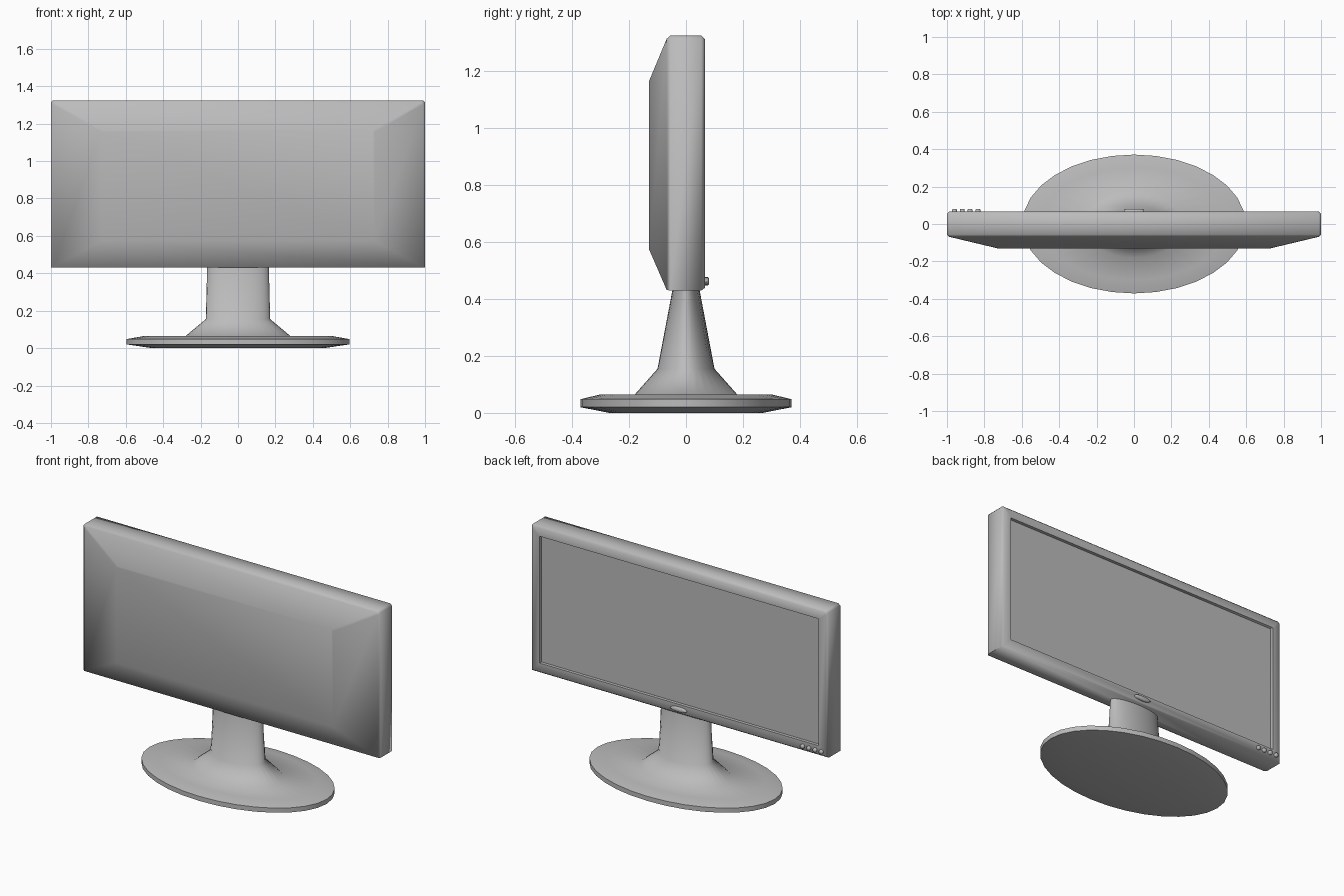
import bpy
import bmesh
import math

cube = bpy.data.objects.get("Cube")
if cube:
    bpy.data.objects.remove(cube, do_unlink=True)

grey = bpy.data.materials.new("plain grey")
grey.use_nodes = True
GREY = (0.5, 0.5, 0.5, 1)
grey.diffuse_color = GREY
grey.node_tree.nodes["Principled BSDF"].inputs["Base Color"].default_value = GREY


def loft(name, rings):
    """Skin a stack of equal-length rings and cap both ends."""
    bm = bmesh.new()
    loops = [[bm.verts.new(p) for p in ring] for ring in rings]
    n = len(loops[0])
    for a, b in zip(loops, loops[1:]):
        for i in range(n):
            j = (i + 1) % n
            bm.faces.new((a[i], a[j], b[j], b[i]))
    bm.faces.new(loops[0])
    bm.faces.new(loops[-1])
    bmesh.ops.recalc_face_normals(bm, faces=bm.faces)
    mesh = bpy.data.meshes.new(name)
    bm.to_mesh(mesh)
    bm.free()
    mesh.materials.append(grey)
    obj = bpy.data.objects.new(name, mesh)
    bpy.context.collection.objects.link(obj)
    bpy.ops.object.select_all(action='DESELECT')
    obj.select_set(True)
    bpy.context.view_layer.objects.active = obj
    bpy.ops.object.shade_smooth_by_angle(angle=math.radians(70))
    return obj


def panel(y, half, low, high, cut=0.002):
    """Upright rectangle at depth y with trimmed top corners."""
    return [(-half, y, low), (half, y, low), (half, y, high - cut),
            (half - cut, y, high), (cut - half, y, high), (-half, y, high - cut)]


def oval(rx, ry, z, n=32):
    angles = [math.tau * i / n for i in range(n)]
    return [(rx * math.cos(a), ry * math.sin(a), z) for a in angles]


def stud(name, x, z, rx, rz, y0, y1, n):
    """Small raised oval on the screen side, with a softened rim."""
    def ring(y, s):
        return [(x + px * s, y, z + pz * s) for px, pz, _ in oval(rx, rz, 0, n)]
    return loft(name, [ring(y0, 1), ring(y1 - 0.004, 1), ring(y1, 0.8)])


# Housing: tapered back, soft top and front edges, recessed screen
loft("monitor_housing", [
    panel(-0.13, 0.73, 0.575, 1.165, 0.01),
    panel(-0.068, 0.99, 0.432, 1.314, 0.012),
    panel(-0.056, 1.0, 0.43, 1.325, 0.012),
    panel(0.054, 1.0, 0.43, 1.325, 0.012),
    panel(0.067, 0.988, 0.44, 1.313, 0.012),
    panel(0.067, 0.94, 0.492, 1.264),
    panel(0.048, 0.94, 0.492, 1.264),
])

# Stand: oval foot flaring into a flattened neck
loft("stand", [oval(*r) for r in (
    (0.46, 0.27, 0), (0.597, 0.371, 0.02), (0.597, 0.371, 0.048),
    (0.5, 0.3, 0.065), (0.28, 0.18, 0.065), (0.172, 0.1, 0.155),
    (0.165, 0.048, 0.43), (0.164, 0.044, 0.45))])

# Badge and control buttons below the screen
stud("oval_badge", 0, 0.463, 0.054, 0.014, 0.06, 0.08, 24)
for i in range(4):
    stud(f"button_{i + 1}", -0.96 + 0.042 * i, 0.461, 0.013, 0.013, 0.06, 0.08, 12)
